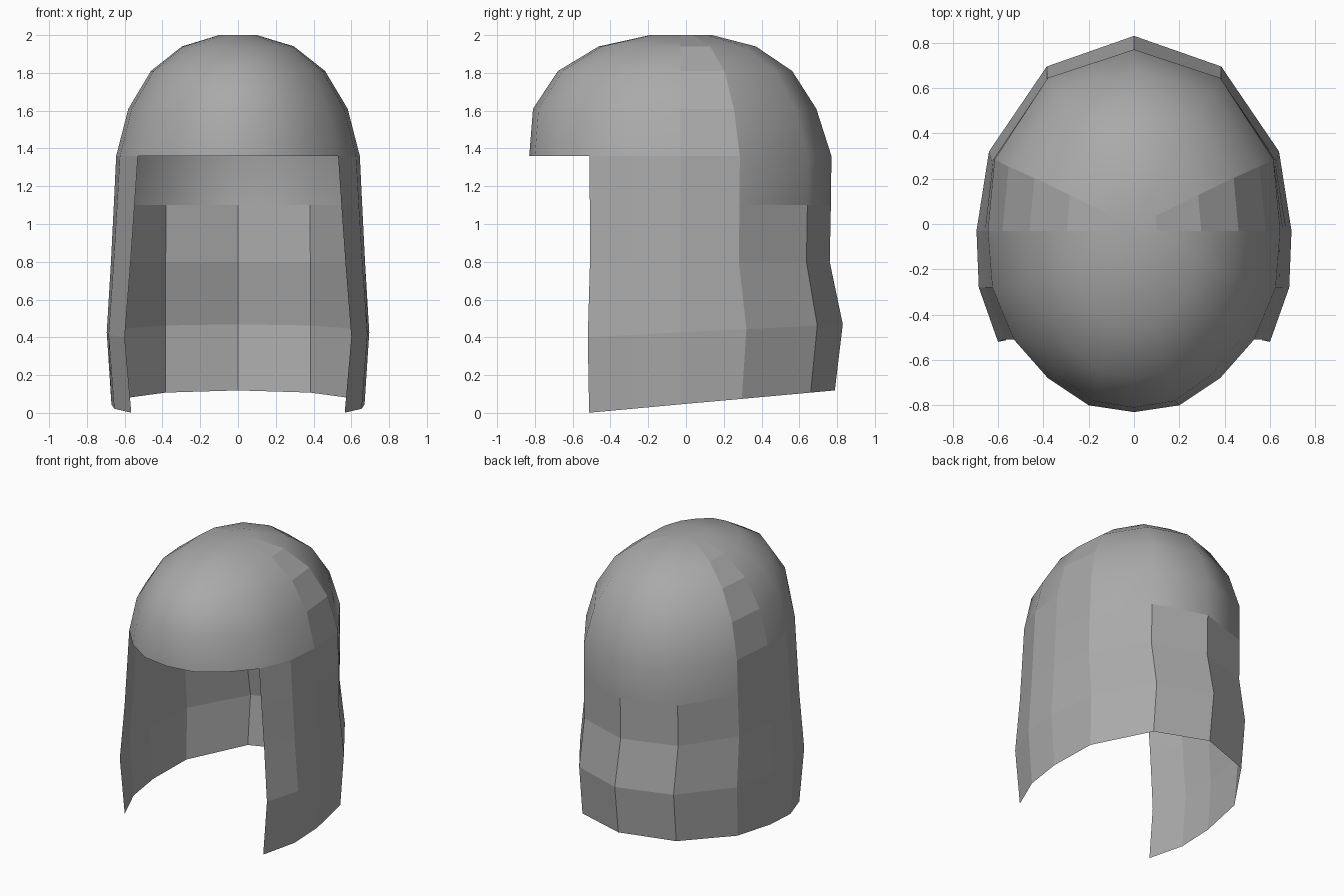
import bpy
import bmesh

cube = bpy.data.objects.get("Cube")
if cube:
    bpy.data.objects.remove(cube, do_unlink=True)

grey = bpy.data.materials.new("mid grey")
grey.use_nodes = True
colour = (0.4, 0.4, 0.4, 1)
grey.diffuse_color = colour
grey.node_tree.nodes["Principled BSDF"].inputs["Base Color"].default_value = colour

# Half outline at brow height, front to back: x, y, sideways flare, backward flare
HALF = [(0, -.83, 0, 0), (.2, -.8, 0, 0), (.38, -.68, 0, 0),
        (.53, -.51, .07, -.01), (.625, -.28, .06, 0), (.645, -.03, .05, 0),
        (.615, .285, .025, .035), (.38, .645, .005, .05), (0, .77, 0, .06)]
OUTLINE = HALF + [(-x, y, -fx, fy) for x, y, fx, fy in HALF[-2:0:-1]]
N = len(OUTLINE)
FRONT_EDGE, STRIP = 3, 5       # first curtain column, first column of the flat strip
MID_Y, BROW_Z = -.03, 1.36

# Dome rings: height, then width, front and back scale
DOME = [(BROW_Z, 1, 1, 1), (1.61, .9, .975, .9), (1.81, .715, .81, .74),
        (1.94, .46, .54, .5), (2.0, .155, .2, .21)]
# Curtain rows: height at the front, rise toward the back, sideways and backward flare amounts
CURTAIN = [(1.1, 0, .25, -.05), (.8, 0, .55, -.15), (.4, .07, 1, 1), (0, .12, .5, .3)]

bm = bmesh.new()


def column(i):
    """Index of a column counted from the front on its own side."""
    return min(i % N, N - i % N)


def dome_ring(z, sx, front, back):
    ring = []
    for x, y, _, _ in OUTLINE:
        d = y - MID_Y
        ring.append(bm.verts.new((x * sx, MID_Y + d * (front if d < 0 else back), z)))
    return ring


def curtain_row(z, rise, side, rear):
    row = {}
    for i, (x, y, fx, fy) in enumerate(OUTLINE):
        if column(i) >= FRONT_EDGE:
            lift = rise * max(0, (y + .52) / 1.3)
            row[i] = bm.verts.new((x + fx * side, y + fy * rear, z + lift))
    return row


def panel(upper, lower, i, smooth):
    j = (i + 1) % N
    face = bm.faces.new((lower[i], lower[j], upper[j], upper[i]))
    face.smooth = smooth


# Smooth dome with a flat strip running over each side
rings = [dome_ring(*r) for r in DOME]
for lower, upper in zip(rings, rings[1:]):
    for i in range(N):
        panel(upper, lower, i, min(column(i), column(i + 1)) != STRIP)
crown = bm.verts.new((0, MID_Y, 2.0))
for i in range(N):
    bm.faces.new((rings[-1][i], rings[-1][(i + 1) % N], crown)).smooth = True

# Faceted curtain hanging round the sides and back, blended in at the rear
rows = [rings[0]] + [curtain_row(*r) for r in CURTAIN]
for k, (upper, lower) in enumerate(zip(rows, rows[1:])):
    for i in range(FRONT_EDGE, N - FRONT_EDGE):
        rear = min(column(i), column(i + 1)) > STRIP
        panel(upper, lower, i, k == 0 and rear)

bm.normal_update()
mesh = bpy.data.meshes.new("hood")
bm.to_mesh(mesh)
bm.free()
mesh.materials.append(grey)
hood = bpy.data.objects.new("hood", mesh)
bpy.context.collection.objects.link(hood)
